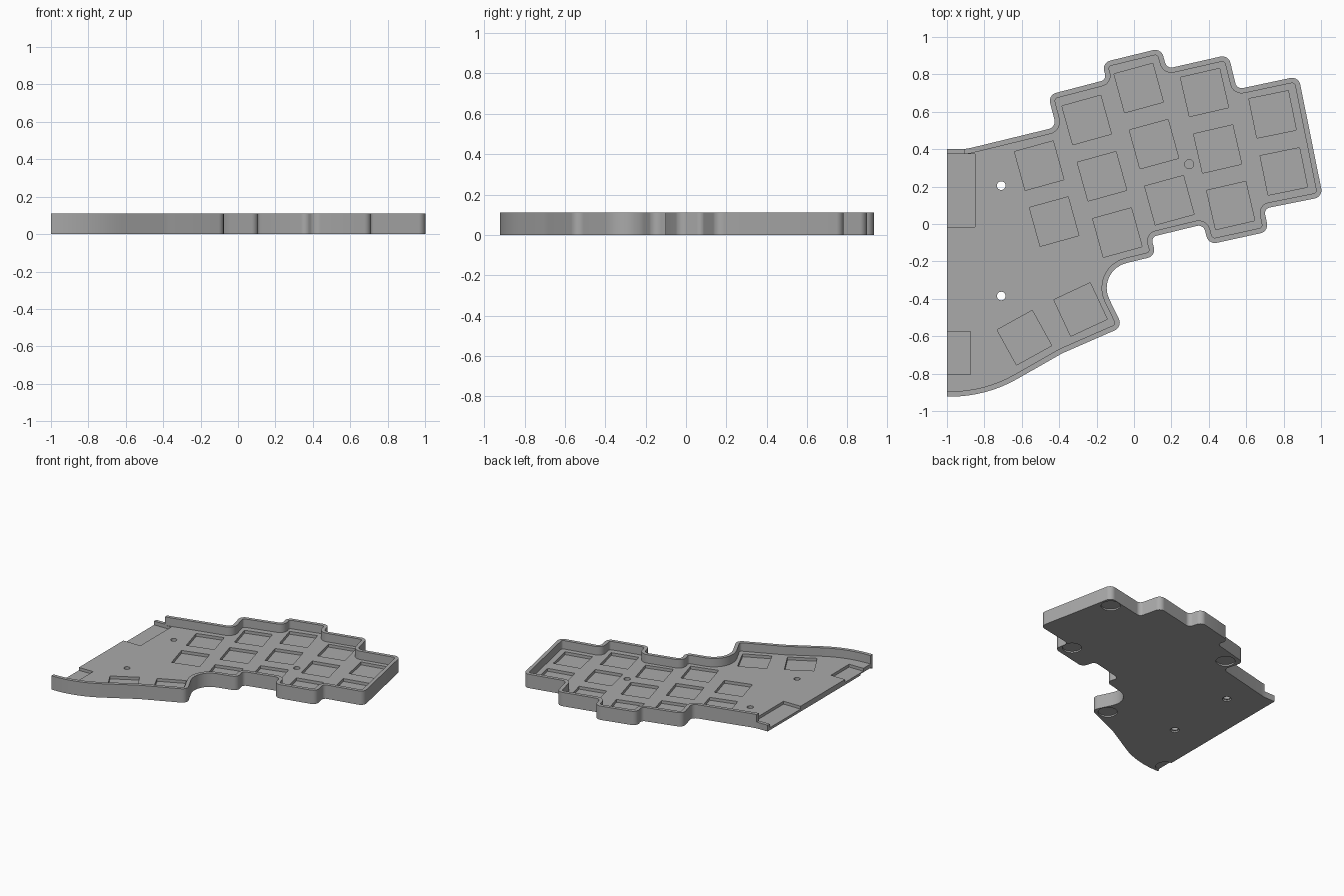
import bpy
import math
from mathutils import Vector

HEIGHT, FLOOR, POCKET, WALL = 0.11, 0.043, 0.02, 0.028

cube = bpy.data.objects.get("Cube")
if cube:
    bpy.data.objects.remove(cube, do_unlink=True)

grey = bpy.data.materials.new("grey_plastic")
grey.use_nodes = True
grey.diffuse_color = (0.4, 0.4, 0.4, 1)
grey.node_tree.nodes["Principled BSDF"].inputs["Base Color"].default_value = (0.4, 0.4, 0.4, 1)

# Clockwise outline corners of the tray with fillet radii
OUTLINE = [
    (-1, 0.4, 0), (-0.9, 0.4, 0.3), (-0.415, 0.518, 0.04), (-0.46, 0.69, 0.045),
    (-0.145, 0.772, 0.03), (-0.175, 0.862, 0.045), (0.145, 0.94, 0.045),
    (0.175, 0.83, 0.035), (0.505, 0.905, 0.045), (0.55, 0.72, 0.035),
    (0.88, 0.79, 0.045), (1.01, 0.145, 0.045), (0.695, 0.082, 0.03),
    (0.72, -0.04, 0.045), (0.4, -0.11, 0.045), (0.37, -0.002, 0.035),
    (0.09, -0.07, 0.03), (0.12, -0.17, 0.045), (-0.207, -0.249, 0.137),
    (-0.06, -0.55, 0.045), (-0.385, -0.692, 0.5), (-0.79, -0.923, 0.72), (-1, -0.923, 0),
]


def inset(corners, d):
    """Move every edge inward by d, keeping fillets concentric."""
    result = []
    for i, (x, y, r) in enumerate(corners):
        p = Vector((x, y))
        a = (p - Vector(corners[i - 1][:2])).normalized()
        b = (Vector(corners[(i + 1) % len(corners)][:2]) - p).normalized()
        na, nb = Vector((a.y, -a.x)), Vector((b.y, -b.x))
        q = p + (na + nb) * d / (1 + na.dot(nb))
        turn = a.x * b.y - a.y * b.x
        result.append((q.x, q.y, max(r + (d if turn > 0 else -d), 0) if r else 0))
    return result


def fillet(corners, steps=8):
    """Replace each corner having a radius with an arc."""
    points = []
    for i, (x, y, r) in enumerate(corners):
        p = Vector((x, y))
        if not r:
            points.append(p)
            continue
        a = (Vector(corners[i - 1][:2]) - p).normalized()
        b = (Vector(corners[(i + 1) % len(corners)][:2]) - p).normalized()
        half = a.angle(b) / 2
        centre = p + (a + b).normalized() * r / math.sin(half)
        start = p + a * r / math.tan(half) - centre
        end = p + b * r / math.tan(half) - centre
        sweep = math.atan2(start.x * end.y - start.y * end.x, start.dot(end))
        for k in range(steps + 1):
            t = sweep * k / steps
            points.append(centre + Vector((start.x * math.cos(t) - start.y * math.sin(t),
                                           start.x * math.sin(t) + start.y * math.cos(t))))
    return points


def prism(name, points, z0, z1):
    """Extrude a clockwise outline between two heights."""
    n = len(points)
    verts = [(p[0], p[1], z) for z in (z0, z1) for p in points]
    faces = [tuple(range(n)), tuple(reversed(range(n, 2 * n)))]
    faces += [(i, i + n, (i + 1) % n + n, (i + 1) % n) for i in range(n)]
    mesh = bpy.data.meshes.new(name)
    mesh.from_pydata(verts, [], faces)
    mesh.materials.append(grey)
    obj = bpy.data.objects.new(name, mesh)
    bpy.context.scene.collection.objects.link(obj)
    return obj


def cut(points, z0, z1):
    """Subtract a prism from the tray."""
    cutter = prism("cutter", points, z0, z1)
    cutter.hide_render = True
    mod = tray.modifiers.new("cut", "BOOLEAN")
    mod.operation, mod.solver, mod.object = "DIFFERENCE", "EXACT", cutter
    bpy.ops.object.modifier_apply(modifier=mod.name)
    bpy.data.objects.remove(cutter, do_unlink=True)


def circle(x, y, r, n=32):
    return [(x + r * math.cos(k * math.tau / n), y - r * math.sin(k * math.tau / n))
            for k in range(n)]


def square(x, y, degrees, size=0.215):
    r = size / math.sqrt(2)
    return [(x + r * math.cos(a), y + r * math.sin(a))
            for a in (math.radians(degrees + 45 - 90 * k) for k in range(4))]


def rectangle(x0, x1, y0, y1):
    return [(x0, y0), (x0, y1), (x1, y1), (x1, y0)]


# Tray body, hollowed with an open left end
tray = prism("keyboard_tray", fillet(OUTLINE), 0, HEIGHT)
bpy.ops.object.select_all(action="DESELECT")
bpy.context.view_layer.objects.active = tray
tray.select_set(True)
inner = inset(OUTLINE, WALL)
for end in (0, -1):
    inner[end] = (-1.1, inner[end][1], 0)
cut(fillet(inner), FLOOR, 0.2)

# Key pockets: first centre, step to the next, tilt, count
COLUMNS = [
    (-0.507, 0.312, 0.08, -0.299, 15.5, 2),
    (-0.253, 0.556, 0.082, -0.301, 15.5, 3),
    (0.025, 0.727, 0.082, -0.3, 15.3, 3),
    (0.377, 0.703, 0.07, -0.302, 13, 3),
    (0.741, 0.586, 0.06, -0.305, 11.5, 2),
    (-0.586, -0.608, 0, 0, 29, 1),
    (-0.286, -0.457, 0, 0, 25, 1),
]
for x, y, dx, dy, tilt, count in COLUMNS:
    for k in range(count):
        cut(square(x + dx * k, y + dy * k, tilt), POCKET, 0.07)

# Recesses and lowered lip along the open end
cut(rectangle(-1.1, -0.85, -0.015, 0.373), POCKET, 0.07)
cut(rectangle(-1.1, -0.875, -0.805, -0.575), POCKET, 0.07)
cut(rectangle(-1.1, -0.905, 0.3, 0.5), 0.05, 0.2)

# Screw holes with wider mouths underneath, and a blind hole
for y in (0.205, -0.385):
    cut(circle(-0.71, y, 0.023), -0.1, 0.1)
    cut(circle(-0.71, y, 0.033), -0.1, 0.012)
cut(circle(0.295, 0.32, 0.024), POCKET, 0.1)

# Round foot recesses underneath
for x, y in ((0.81, 0.7), (0.63, 0.05), (-0.35, 0.62), (-0.17, -0.5), (-1.0, -0.84)):
    cut(circle(x, y, 0.07), -0.1, 0.012)

bpy.ops.object.shade_smooth_by_angle(angle=math.radians(30))
